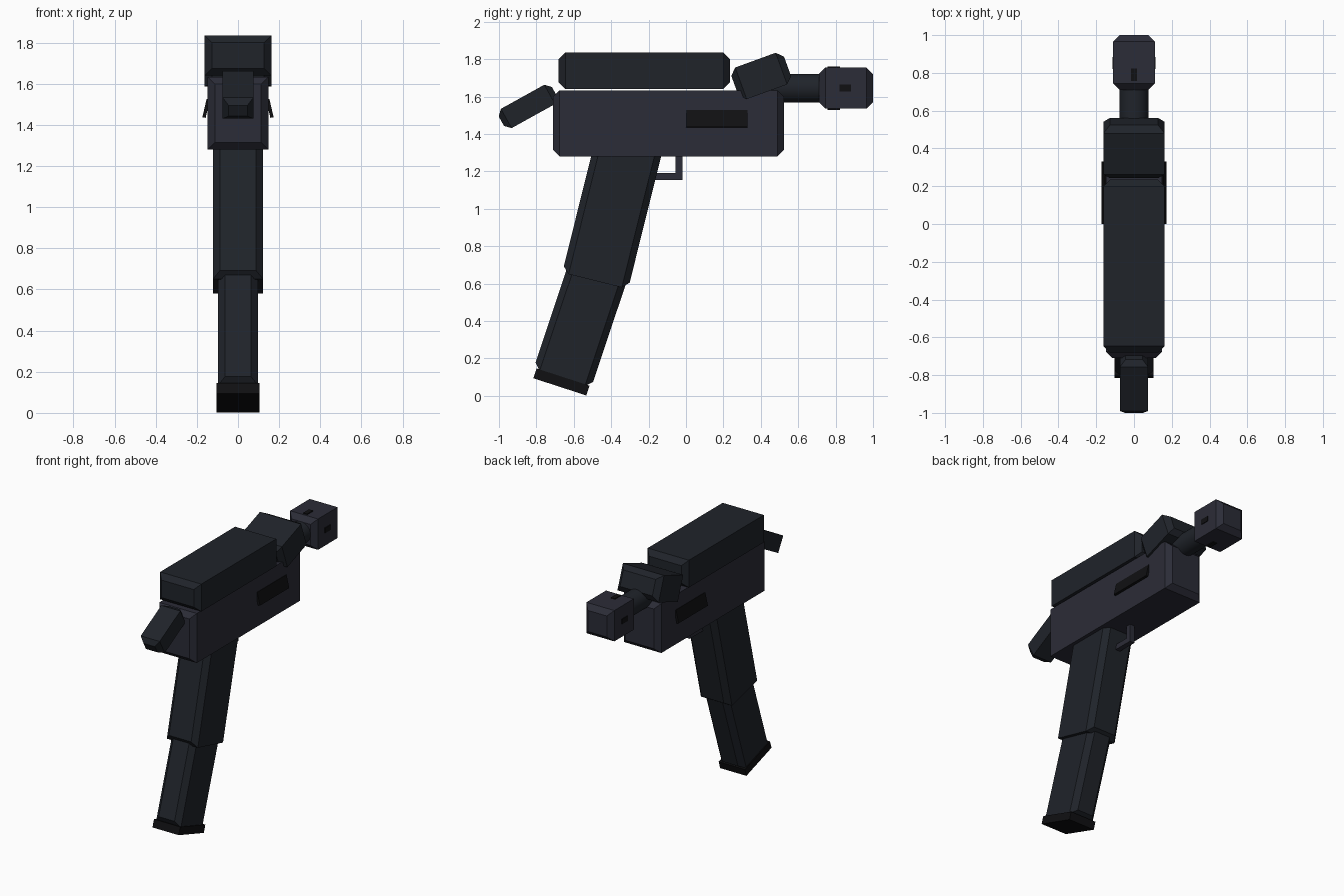
import bpy, bmesh, math
from mathutils import Matrix

if "Cube" in bpy.data.objects:
    bpy.data.objects.remove(bpy.data.objects["Cube"])


def material(name, r, g, b):
    m = bpy.data.materials.new(name)
    m.diffuse_color = (r, g, b, 1)
    m.use_nodes = True
    m.node_tree.nodes["Principled BSDF"].inputs["Base Color"].default_value = m.diffuse_color
    return m


STEEL = material("blue_steel", 0.024, 0.025, 0.038)
DARK = material("dark_polymer", 0.014, 0.017, 0.023)
BLACK = material("black", 0.005, 0.005, 0.006)


def block(name, center, size, mat, tilt=0, chamfer=0.035, roll=0):
    """Box whose front and back (y) faces are chamfered inward."""
    hx, hy, hz = (s / 2 for s in size)
    c = chamfer
    rings = [(-hy, c), (-hy + c, 0), (hy - c, 0), (hy, c)] if c else [(-hy, 0), (hy, 0)]
    bm = bmesh.new()
    loops = [[bm.verts.new((sx * (hx - i), y, sz * (hz - i)))
              for sx, sz in ((-1, -1), (1, -1), (1, 1), (-1, 1))] for y, i in rings]
    for a, b in zip(loops, loops[1:]):
        for k in range(4):
            bm.faces.new((a[k], a[(k + 1) % 4], b[(k + 1) % 4], b[k]))
    bm.faces.new(loops[0])
    bm.faces.new(loops[-1])
    bmesh.ops.recalc_face_normals(bm, faces=bm.faces[:])
    me = bpy.data.meshes.new(name)
    bm.to_mesh(me)
    bm.free()
    me.materials.append(mat)
    ob = bpy.data.objects.new(name, me)
    ob.matrix_world = (Matrix.Translation(center)
                       @ Matrix.Rotation(math.radians(tilt), 4, 'X')
                       @ Matrix.Rotation(math.radians(roll), 4, 'Y'))
    bpy.context.collection.objects.link(ob)
    return ob


# Main body, top cover and the tilted blocks at each end
block("receiver", (0, -0.093, 1.457), (0.296, 1.235, 0.353), STEEL)
block("top_cover", (0, -0.223, 1.738), (0.325, 0.915, 0.195), DARK)
block("front_cover", (0, 0.402, 1.71), (0.325, 0.30, 0.18), DARK, tilt=20)
block("rear_tail", (0, -0.845, 1.547), (0.15, 0.325, 0.118), DARK, tilt=29, chamfer=0.03)

# Grip, magazine and its base plate
block("grip", (0, -0.389, 1.003), (0.245, 0.363, 0.80), DARK, tilt=-14)
block("magazine", (0, -0.554, 0.415), (0.195, 0.325, 0.68), DARK, tilt=-18.5)
block("magazine_base", (0, -0.666, 0.074), (0.207, 0.298, 0.055), BLACK, tilt=-18, chamfer=0)

# Trigger guard
block("guard_bottom", (0, -0.13, 1.172), (0.037, 0.22, 0.037), STEEL, chamfer=0)
block("guard_front", (0, -0.037, 1.23), (0.037, 0.037, 0.155), STEEL, chamfer=0)

# Flared side panels
for side, label in ((1, "right"), (-1, "left")):
    block("side_panel_" + label, (side * 0.155, 0.165, 1.481), (0.016, 0.33, 0.092),
          BLACK, chamfer=0, roll=-13 * side)

# Barrel
bpy.ops.mesh.primitive_cylinder_add(vertices=32, radius=0.076, depth=0.45,
                                    location=(0, 0.555, 1.645), rotation=(math.pi / 2, 0, 0))
barrel = bpy.context.object
barrel.name = "barrel"
barrel.data.materials.append(DARK)
bpy.ops.object.shade_smooth_by_angle(angle=math.radians(40))

# Muzzle block with vent slots through the sides and the top
block("muzzle", (0, 0.855, 1.645), (0.22, 0.29, 0.22), STEEL)
block("side_vents", (0, 0.852, 1.645), (0.23, 0.063, 0.037), BLACK, chamfer=0)
block("top_vents", (0, 0.79, 1.645), (0.032, 0.066, 0.232), BLACK, chamfer=0)
